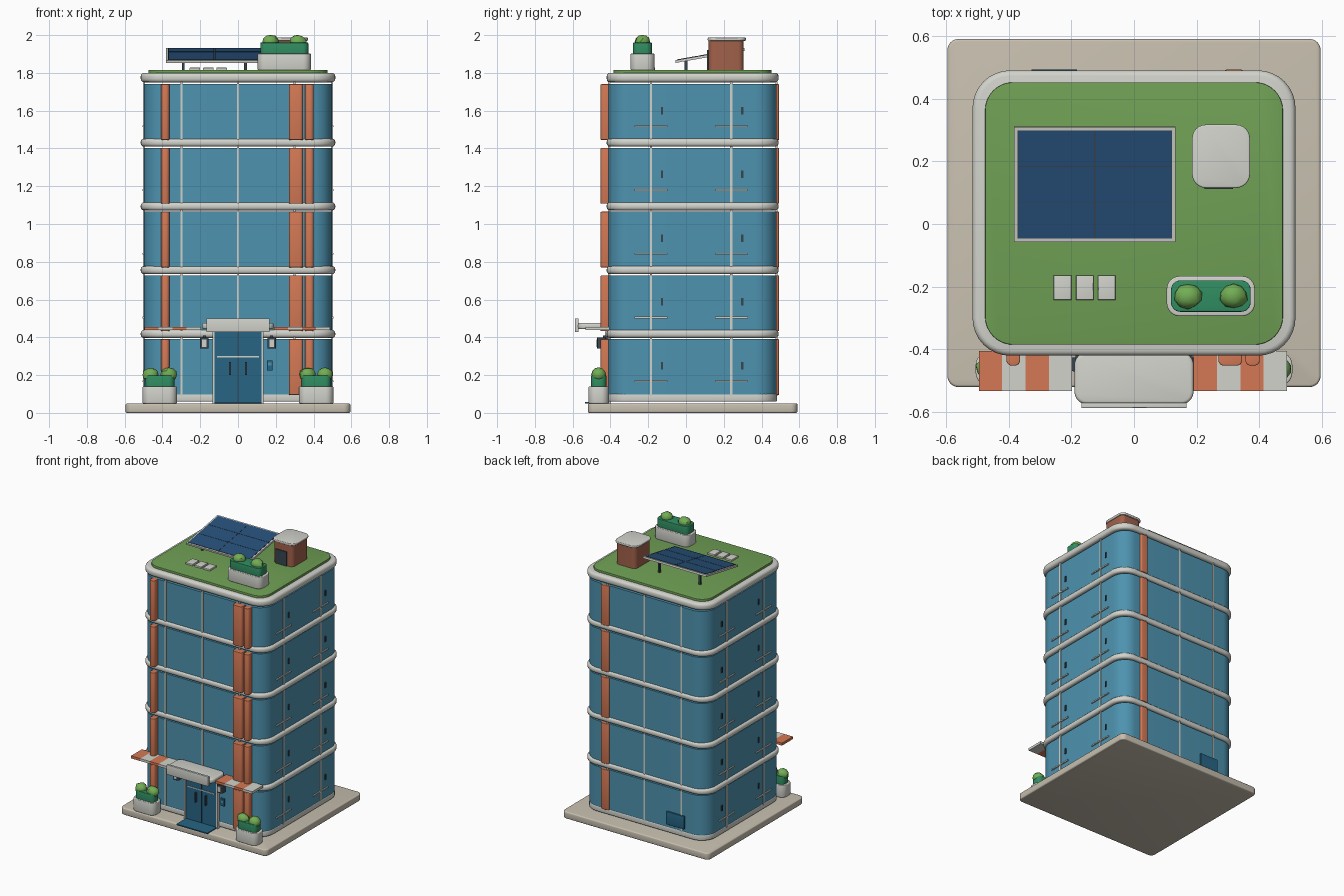
import bpy, bmesh, math, random
from mathutils import Matrix, Vector

if "Cube" in bpy.data.objects:
    bpy.data.objects.remove(bpy.data.objects["Cube"])

random.seed(4)


def material(name, r, g, b):
    m = bpy.data.materials.new(name)
    m.diffuse_color = (r, g, b, 1)
    m.use_nodes = True
    m.node_tree.nodes["Principled BSDF"].inputs["Base Color"].default_value = m.diffuse_color
    return m


GLASS = material("glass_blue", 0.075, 0.29, 0.43)
DOOR = material("door_blue", 0.02, 0.13, 0.23)
ORANGE = material("terracotta", 0.66, 0.19, 0.09)
BRICK = material("brick", 0.36, 0.12, 0.07)
LAWN = material("lawn_green", 0.16, 0.35, 0.09)
HEDGE = material("hedge_green", 0.03, 0.27, 0.12)
LEAF = material("leaf_green", 0.17, 0.42, 0.09)
WHITE = material("off_white", 0.64, 0.65, 0.60)
STONE = material("warm_stone", 0.57, 0.52, 0.43)
SOLAR = material("solar_blue", 0.02, 0.08, 0.19)
DARK = material("dark_metal", 0.04, 0.06, 0.08)


def finish(name, bm, mat):
    bmesh.ops.recalc_face_normals(bm, faces=bm.faces)
    me = bpy.data.meshes.new(name)
    bm.to_mesh(me)
    bm.free()
    for p in me.polygons:
        p.use_smooth = True
    me.set_sharp_from_angle(angle=math.radians(35))
    me.materials.append(mat)
    ob = bpy.data.objects.new(name, me)
    bpy.context.collection.objects.link(ob)
    return ob


def block(name, x, y, z, mat, r=0, bev=0, segs=6):
    """Box from (min, max) ranges; r rounds the plan, bev rounds top and bottom rims."""
    bm = bmesh.new()
    pts = []
    for i, (sx, sy) in enumerate(((1, 1), (0, 1), (0, 0), (1, 0))):
        cx = x[sx] + (r if sx == 0 else -r)
        cy = y[sy] + (r if sy == 0 else -r)
        n = segs if r else 0
        for k in range(n + 1):
            a = math.pi / 2 * (i + k / max(n, 1))
            pts.append((cx + r * math.cos(a), cy + r * math.sin(a), z[0]))
    face = bm.faces.new([bm.verts.new(p) for p in pts])
    ext = bmesh.ops.extrude_face_region(bm, geom=[face])
    bmesh.ops.translate(bm, verts=[v for v in ext["geom"] if isinstance(v, bmesh.types.BMVert)],
                        vec=(0, 0, z[1] - z[0]))
    if bev:
        rims = [e for e in bm.edges if abs(e.verts[0].co.z - e.verts[1].co.z) < 1e-6]
        bmesh.ops.bevel(bm, geom=rims, offset=bev, segments=3, profile=0.5, affect='EDGES')
    return finish(name, bm, mat)


def span(c, w):
    return (c - w / 2, c + w / 2)


def bush(name, x, y, z, r, h):
    bm = bmesh.new()
    bmesh.ops.create_icosphere(bm, subdivisions=2, radius=1)
    for v in bm.verts:
        v.co *= random.uniform(0.92, 1.06)
        v.co = Vector((x + v.co.x * r, y + v.co.y * r * 0.9, z + v.co.z * h))
    finish(name, bm, LEAF)


# Ground slab
block("ground_slab", (-0.595, 0.595), (-0.52, 0.59), (0, 0.05), STONE, 0.035, 0.008)

# Stacked floors: slab band, glass, mullions, terracotta fins, side rails
PITCH = 0.3375
for f in range(5):
    z0 = 0.06 + PITCH * f
    zg = (z0 + 0.035, z0 + 0.33)
    zm = (z0 + 0.03, z0 + PITCH + 0.005)
    if f == 0:
        block("plinth", (-0.5, 0.5), (-0.412, 0.482), (z0, z0 + 0.04), WHITE, 0.11, 0.006, 8)
    else:
        block("floor_band", (-0.515, 0.515), (-0.42, 0.49), (z0, z0 + 0.042), WHITE, 0.12, 0.016, 8)
    block("glass_storey", (-0.498, 0.498), (-0.41, 0.48), zg, GLASS, 0.11, 0, 10)
    for x in (-0.3, 0, 0.3):
        block("front_mullion", span(x, 0.011), (-0.414, -0.404), zm, WHITE)
        block("back_mullion", span(x, 0.011), (0.474, 0.484), zm, WHITE)
    for x, w in ((-0.385, 0.044), (0.307, 0.076), (0.378, 0.046)):
        block("front_fin", span(x, w), (-0.452, -0.395), zg, ORANGE, 0.018, 0.004)
    block("back_fin", span(0.318, 0.068), (0.46, 0.493), zg, ORANGE, 0.015, 0.004)
    for s in (-1, 1):
        for y in (-0.185, 0.24):
            block("side_mullion", span(s * 0.498, 0.01), span(y, 0.012), zm, WHITE)
            block("side_rail", span(s * 0.501, 0.01), span(y, 0.175), span(z0 + 0.107, 0.009), WHITE)
            block("side_handle", span(s * 0.5, 0.008), span(y + 0.058, 0.012),
                  span(z0 + 0.19, 0.04), DARK)

# Roof band and lawn
block("roof_band", (-0.515, 0.515), (-0.42, 0.49), (1.75, 1.80), WHITE, 0.12, 0.018, 8)
block("roof_lawn", (-0.475, 0.475), (-0.385, 0.452), (1.795, 1.816), LAWN, 0.09, 0.003, 8)

# Stair hut on the roof
block("hut_walls", (0.197, 0.36), (0.12, 0.305), (1.81, 1.975), BRICK, 0.03)
block("hut_cap", (0.185, 0.37), (0.115, 0.317), (1.97, 1.987), WHITE, 0.045, 0.005)
block("hut_door", (0.225, 0.315), (0.112, 0.125), (1.815, 1.92), DARK)

# Solar array, built flat and tilted
tilt = Matrix.Translation((-0.125, 0.127, 1.893)) @ Matrix.Rotation(math.radians(10), 4, 'X')
solar = [block("solar_frame", (-0.257, 0.257), (-0.186, 0.186), (-0.008, 0.006), WHITE)]
for i in range(2):
    for j in range(3):
        solar.append(block("solar_cell", span(-0.123 + 0.246 * i, 0.242),
                           span(0.117 * (j - 1), 0.114), (0, 0.009), SOLAR))
solar.append(block("solar_backing", (-0.246, 0.246), (-0.175, 0.175), (-0.002, 0.0075), DARK))
for ob in solar:
    ob.matrix_world = tilt
for x in (-0.29, 0.04):
    for y in (0.0, 0.25):
        block("solar_leg", span(x, 0.014), span(y, 0.014),
              (1.81, 1.888 + (y - 0.127) * 0.176), DARK)

# Roof vents
for x in (-0.228, -0.157, -0.087):
    block("roof_vent", span(x, 0.056), span(-0.203, 0.078), (1.81, 1.828), WHITE, 0, 0.003)


# Planters with hedge and bushes
def planter(x, y, z, w, d, h, hedge, dx, r):
    block("planter_pot", span(x, w), span(y, d), (z, z + h), WHITE, 0.042, 0.005)
    block("planter_hedge", span(x, w - 0.028), span(y, d - 0.028),
          (z + h - 0.02, z + h + hedge), HEDGE, 0.03, 0.004)
    for s in (-1, 1):
        bush("planter_bush", x + s * dx, y, z + h + hedge + 0.004, r, 0.038)


planter(0.245, -0.23, 1.815, 0.282, 0.128, 0.087, 0.058, 0.073, 0.045)
for s in (-1, 1):
    planter(s * 0.414, -0.462, 0.05, 0.182, 0.108, 0.09, 0.058, 0.047, 0.044)

# Entrance: double door, frame, handles, mat
block("door_leaf", (-0.125, 0.125), (-0.424, -0.40), (0.05, 0.43), DOOR)
for x in (-0.13, 0.13):
    block("door_jamb", span(x, 0.012), (-0.43, -0.40), (0.05, 0.43), WHITE)
block("door_centre", span(0, 0.006), (-0.427, -0.42), (0.05, 0.43), DARK)
block("door_transom", (-0.11, 0.11), (-0.428, -0.42), span(0.297, 0.007), WHITE)
for s in (-1, 1):
    block("door_handle", span(s * 0.042, 0.009), (-0.44, -0.42), (0.2, 0.27), DARK)
block("door_mat", (-0.125, 0.125), (-0.535, -0.425), (0.049, 0.057), DOOR)

# Canopy and blank sign
block("entrance_canopy", (-0.19, 0.19), (-0.575, -0.41), (0.443, 0.476), WHITE, 0.04, 0.01)
block("sign_board", (-0.168, 0.168), (-0.587, -0.57), (0.428, 0.5), WHITE, 0, 0.003)

# Striped awnings
for x0 in (-0.495, 0.19):
    for k in range(4):
        block("awning_stripe", (x0 + 0.0745 * k, x0 + 0.0745 * (k + 1)), (-0.532, -0.405),
              (0.438, 0.456), ORANGE if k % 2 == 0 else WHITE)

# Wall lamps, door panel, rear service hatch
for s in (-1, 1):
    block("lamp_body", span(s * 0.178, 0.045), (-0.47, -0.425), (0.34, 0.40), DARK, 0.008)
    block("lamp_glow", span(s * 0.178, 0.024), (-0.474, -0.46), (0.35, 0.388), WHITE)
    block("lamp_arm", span(s * 0.178, 0.016), (-0.44, -0.405), (0.385, 0.41), DARK)
block("entry_panel", span(0.168, 0.03), (-0.425, -0.405), (0.225, 0.277), DOOR, 0.004)
block("entry_screen", span(0.168, 0.018), (-0.428, -0.42), (0.25, 0.268), GLASS)
block("rear_hatch", span(-0.255, 0.145), (0.475, 0.492), (0.12, 0.215), DOOR, 0, 0.003)
